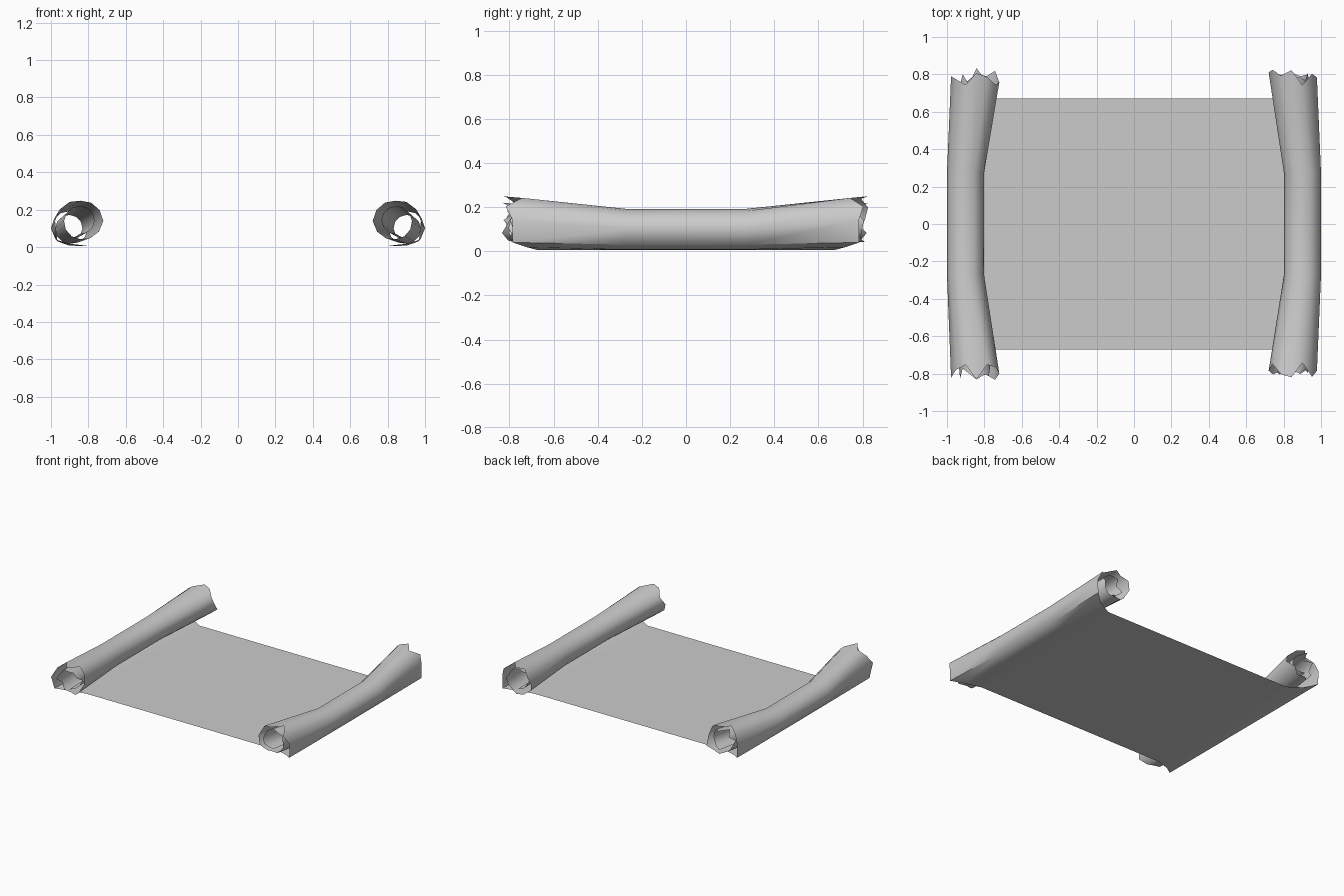
import bpy, math, random

if "Cube" in bpy.data.objects:
    bpy.data.objects.remove(bpy.data.objects["Cube"])

Z = 0.005        # height of the flat sheet
HALF = 0.67      # half width of the flat sheet


def make_object(name, verts, faces):
    mesh = bpy.data.meshes.new(name)
    mesh.from_pydata(verts, [], faces)
    mesh.update()
    obj = bpy.data.objects.new(name, mesh)
    bpy.context.collection.objects.link(obj)
    bpy.ops.object.select_all(action='DESELECT')
    bpy.context.view_layer.objects.active = obj
    obj.select_set(True)
    bpy.ops.object.shade_smooth_by_angle(angle=math.radians(50))
    return obj


def spiral(cx, cz, radii, steps=3):
    """Points of a spiral; radii are given every quarter turn from +x."""
    pts = []
    for i in range((len(radii) - 1) * steps + 1):
        k = min(i // steps, len(radii) - 2)
        t = i / steps - k
        r = radii[k] * (1 - t) + radii[k + 1] * t
        a = math.radians(90 / steps * i)
        pts.append((cx + r * math.cos(a), cz + r * math.sin(a)))
    return pts


# Cross-sections of a roll: tight in the middle, flared and lifted at the ends
middle = [(0.80, Z), (0.90, 0.008), (0.965, 0.03)] + spiral(
    0.90, 0.10, [0.10, 0.092, 0.098, 0.082, 0.078, 0.072, 0.068, 0.062])
end = [(0.79, Z), (0.90, 0.018), (0.975, 0.04)] + spiral(
    0.842, 0.14, [0.136, 0.108, 0.122, 0.098, 0.088, 0.080, 0.075, 0.068])


def make_roll(name, side, seed):
    rng = random.Random(seed)
    n = len(end)

    def torn_edge():
        edge = [HALF, 0.72, 0.785]
        for i in range(n - 3):
            edge.append(0.79 + rng.choice([-0.035, 0, 0, 0.025]) + rng.uniform(-0.015, 0.02))
        return edge

    front, back = torn_edge(), torn_edge()
    rows = [[(side * x, -y, z) for (x, z), y in zip(end, front)],
            [(side * x, -0.27, z) for x, z in middle],
            [(side * x, 0.27, z) for x, z in middle],
            [(side * x, y, z) for (x, z), y in zip(end, back)]]
    verts = [p for row in rows for p in row]
    faces = []
    for r in range(3):
        for i in range(n - 1):
            a = r * n + i
            f = (a, a + 1, a + n + 1, a + n)
            faces.append(f if side > 0 else f[::-1])
    make_object(name, verts, faces)


# Rolled ends with torn edges
make_roll("right_roll", 1, 4)
make_roll("left_roll", -1, 9)

# Flat open sheet between the rolls
ys = [(-HALF, 0.79), (-0.27, 0.80), (0.27, 0.80), (HALF, 0.79)]
sheet_verts = [(s * x, y, Z) for y, x in ys for s in (-1, 0, 1)]
sheet_faces = [(r * 3 + c, r * 3 + c + 1, r * 3 + c + 4, r * 3 + c + 3)
               for r in range(3) for c in range(2)]
make_object("sheet", sheet_verts, sheet_faces)
